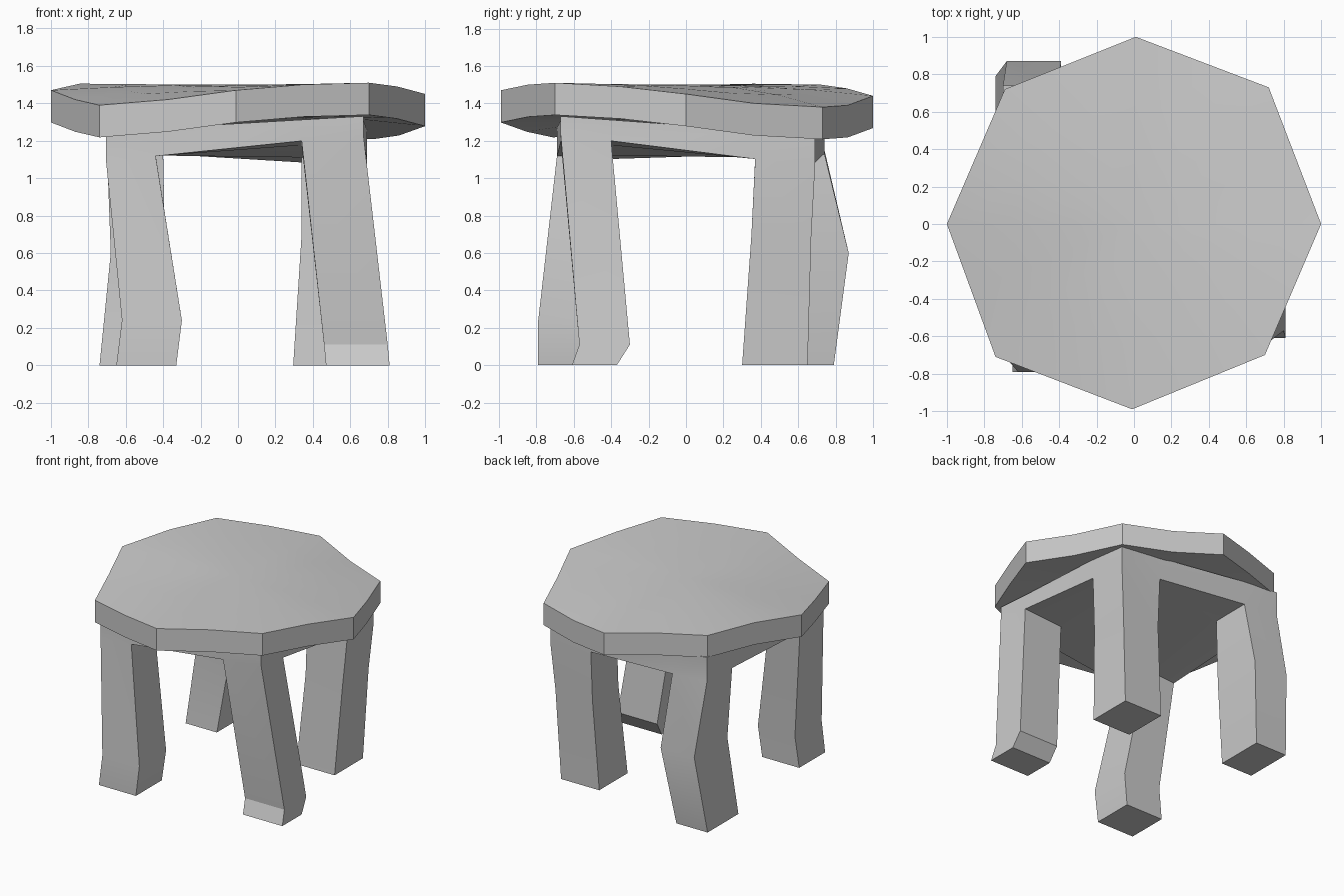
import bpy, bmesh
from math import radians

if "Cube" in bpy.data.objects:
    bpy.data.objects.remove(bpy.data.objects["Cube"])


def finish(bm, name):
    bmesh.ops.recalc_face_normals(bm, faces=bm.faces)
    mesh = bpy.data.meshes.new(name)
    bm.to_mesh(mesh)
    bm.free()
    obj = bpy.data.objects.new(name, mesh)
    bpy.context.collection.objects.link(obj)
    bpy.ops.object.select_all(action='DESELECT')
    obj.select_set(True)
    bpy.context.view_layer.objects.active = obj
    bpy.ops.object.shade_smooth_by_angle(angle=radians(25))
    return obj


# Seat: warped octagonal slab, each side split once so its edge can bend
corners = [(1, 0), (.72, .73), (.01, 1), (-.69, .72),
           (-1, 0), (-.74, -.71), (-.01, -.99), (.70, -.70)]
rim_z = [1.45, 1.40, 1.38, 1.39, 1.44, 1.48, 1.50, 1.505,
         1.47, 1.42, 1.39, 1.42, 1.47, 1.50, 1.51, 1.49]
CENTRE_Z, THICK = 1.50, .172
rim = []
for i, (x, y) in enumerate(corners):
    nx, ny = corners[(i + 1) % 8]
    rim += [(x, y), ((x + nx) / 2, (y + ny) / 2)]

bm = bmesh.new()
edges = []
for drop in (0, THICK):
    centre = bm.verts.new((0, 0, CENTRE_Z - drop))
    rings = []
    for t in (.33, .67, 1):
        rings.append([bm.verts.new((x * t, y * t, CENTRE_Z + (z - CENTRE_Z) * t * t - drop))
                      for (x, y), z in zip(rim, rim_z)])
    for i in range(16):
        j = (i + 1) % 16
        bm.faces.new((centre, rings[0][i], rings[0][j]))
        for a, b in zip(rings, rings[1:]):
            bm.faces.new((a[i], b[i], b[j], a[j]))
    edges.append(rings[-1])
for i in range(16):
    j = (i + 1) % 16
    bm.faces.new((edges[0][i], edges[0][j], edges[1][j], edges[1][i]))
finish(bm, "seat")

# Leg sections, top to foot: x0, x1, y0, y1, z (top z comes from the apron)
legs = {
    (0, 0): [(-.705, -.44, -.69, -.40, 0), (-.62, -.30, -.79, -.46, .24), (-.65, -.33, -.79, -.47, 0)],
    (1, 0): [(.34, .67, -.67, -.40, 0), (.46, .80, -.57, -.30, .11), (.47, .81, -.61, -.37, 0)],
    (1, 1): [(.34, .69, .37, .69, 0), (.34, .66, .35, .67, .7), (.295, .625, .30, .65, 0)],
    (0, 1): [(-.70, -.40, .43, .74, 0), (-.68, -.39, .46, .87, .6), (-.74, -.47, .41, .79, 0)],
}
under = {(0, 0): 1.09, (1, 0): 1.24, (1, 1): 1.06, (0, 1): 1.15}
upper = {(0, 0): 1.25, (1, 0): 1.335, (1, 1): 1.23, (0, 1): 1.335}


def blend(h, x, y):
    u, v = (x + .7) / 1.4, (y + .7) / 1.4
    return ((h[0, 0] * (1 - u) + h[1, 0] * u) * (1 - v)
            + (h[0, 1] * (1 - u) + h[1, 1] * u) * v)


# Apron and legs: 4 x 4 grid slab whose corner cells continue down as bent legs
bm = bmesh.new()
low, high = {}, {}
for (cx, cy), sections in legs.items():
    s = sections[0]
    for i in (0, 1):
        for j in (0, 1):
            x, y, key = s[i], s[2 + j], (2 * cx + i, 2 * cy + j)
            low[key] = bm.verts.new((x, y, blend(under, x, y)))
            high[key] = bm.verts.new((x, y, blend(upper, x, y)))
for i in range(3):
    for j in range(3):
        cell = [(i, j), (i + 1, j), (i + 1, j + 1), (i, j + 1)]
        bm.faces.new([high[k] for k in cell])
        if i == 1 or j == 1:
            bm.faces.new([low[k] for k in cell])
border = ([(i, 0) for i in range(3)] + [(3, i) for i in range(3)]
          + [(3 - i, 3) for i in range(3)] + [(0, 3 - i) for i in range(3)])
for a, b in zip(border, border[1:] + border[:1]):
    bm.faces.new((low[a], low[b], high[b], high[a]))
for (cx, cy), sections in legs.items():
    i, j = 2 * cx, 2 * cy
    ring = [low[i, j], low[i + 1, j], low[i + 1, j + 1], low[i, j + 1]]
    for x0, x1, y0, y1, z in sections[1:]:
        nxt = [bm.verts.new((x, y, z)) for x, y in ((x0, y0), (x1, y0), (x1, y1), (x0, y1))]
        for k in range(4):
            m = (k + 1) % 4
            bm.faces.new((ring[k], ring[m], nxt[m], nxt[k]))
        ring = nxt
    bm.faces.new(ring)
finish(bm, "legs_and_apron")
